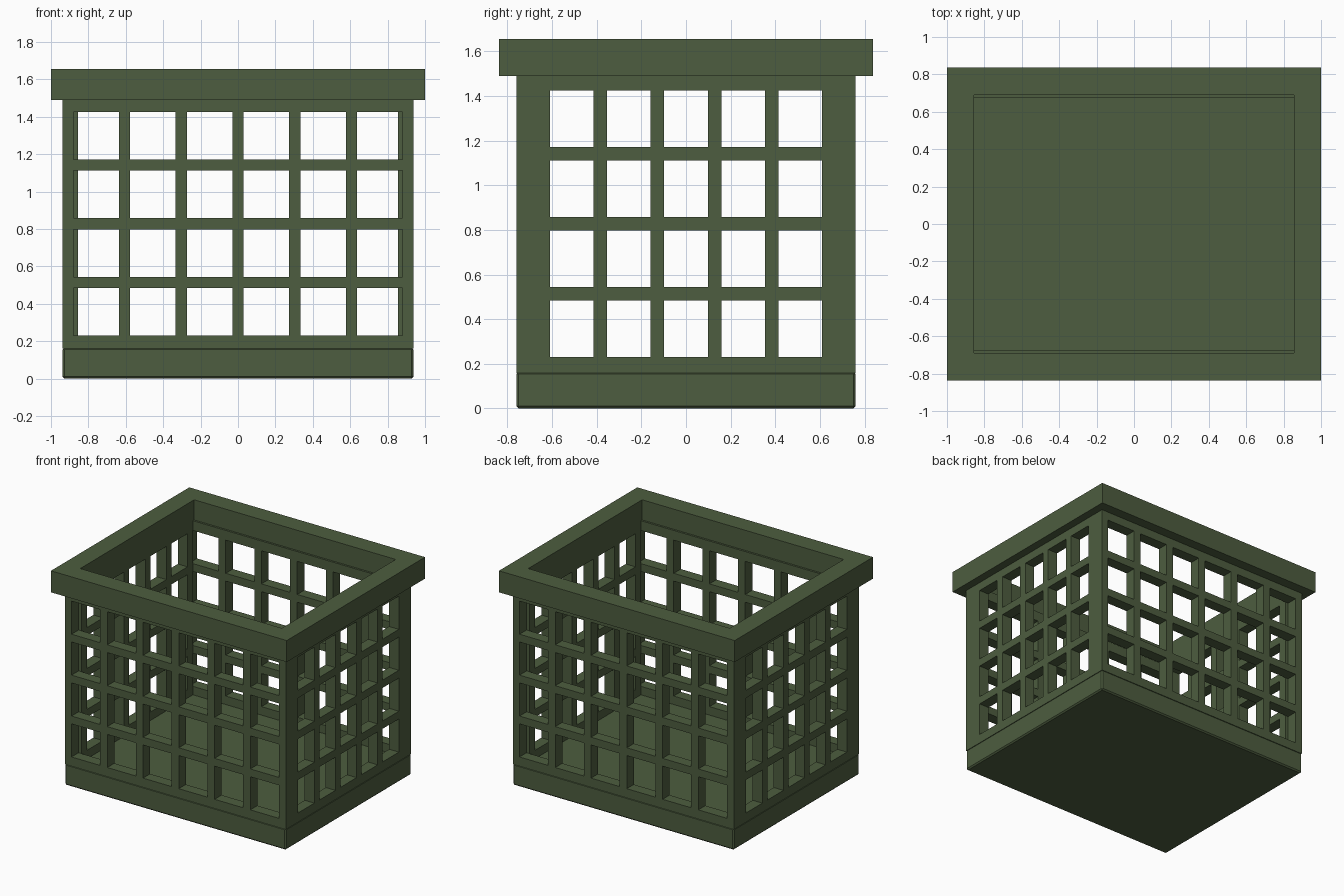
import bpy, bmesh
from mathutils import Matrix, Vector

if "Cube" in bpy.data.objects:
    bpy.data.objects.remove(bpy.data.objects["Cube"])

green = bpy.data.materials.new("olive green")
green.diffuse_color = (0.075, 0.110, 0.050, 1)
green.use_nodes = True
green.node_tree.nodes["Principled BSDF"].inputs["Base Color"].default_value = green.diffuse_color


def finish(bm, name):
    bmesh.ops.recalc_face_normals(bm, faces=bm.faces)
    me = bpy.data.meshes.new(name)
    bm.to_mesh(me)
    bm.free()
    me.materials.append(green)
    ob = bpy.data.objects.new(name, me)
    bpy.context.collection.objects.link(ob)
    return ob


def lattice(name, us, vs, depth, u_dir, v_dir, origin):
    """Panel cut by lines us/vs; every odd-odd cell is an opening."""
    u_dir, v_dir, origin = Vector(u_dir), Vector(v_dir), Vector(origin)
    bm = bmesh.new()
    grid = [[bm.verts.new(origin + u_dir * u + v_dir * v) for v in vs] for u in us]
    for i in range(len(us) - 1):
        for j in range(len(vs) - 1):
            if not (i % 2 and j % 2):
                bm.faces.new((grid[i][j], grid[i+1][j], grid[i+1][j+1], grid[i][j+1]))
    ext = bmesh.ops.extrude_face_region(bm, geom=bm.faces[:], use_keep_orig=True)
    moved = [g for g in ext["geom"] if isinstance(g, bmesh.types.BMVert)]
    bmesh.ops.translate(bm, verts=moved, vec=u_dir.cross(v_dir) * depth)
    return finish(bm, name)


def lines(outer_lo, lo, hi, outer_hi, count, bar=0.06):
    """Cut lines for a frame holding `count` equal openings between bars."""
    hole = (hi - lo - bar * (count - 1)) / count
    out = [outer_lo]
    for k in range(count):
        start = lo + k * (hole + bar)
        out += [start, start + hole]
    return out + [outer_hi]


# solid base with small bevel
bm = bmesh.new()
bmesh.ops.create_cube(bm, size=1, matrix=Matrix.Translation((0, 0, 0.0825))
                      @ Matrix.Diagonal((1.875, 1.52, 0.165, 1)))
bmesh.ops.bevel(bm, geom=bm.edges[:], offset=0.01, segments=1, affect='EDGES')
finish(bm, "base")

# lattice walls
rows = lines(0.16, 0.23, 1.425, 1.50, 4)
long_cols = lines(-0.9375, -0.88, 0.88, 0.9375, 6)
short_cols = lines(-0.675, -0.61, 0.61, 0.675, 5)
X, Y, Z = (1, 0, 0), (0, 1, 0), (0, 0, 1)
# u x v points to -y for the long walls and to +x for the short ones
lattice("front_wall", long_cols, rows, 0.085, X, Z, (0, -0.675, 0))
lattice("back_wall", long_cols, rows, 0.085, X, Z, (0, 0.76, 0))
lattice("right_wall", short_cols, rows, 0.0825, Y, Z, (0.855, 0, 0))
lattice("left_wall", short_cols, rows, 0.0825, Y, Z, (-0.9375, 0, 0))

# overhanging top rim
lattice("top_rim", [-1, -0.855, 0.855, 1], [-0.8375, -0.69, 0.69, 0.8375],
        0.165, X, Y, (0, 0, 1.49))
